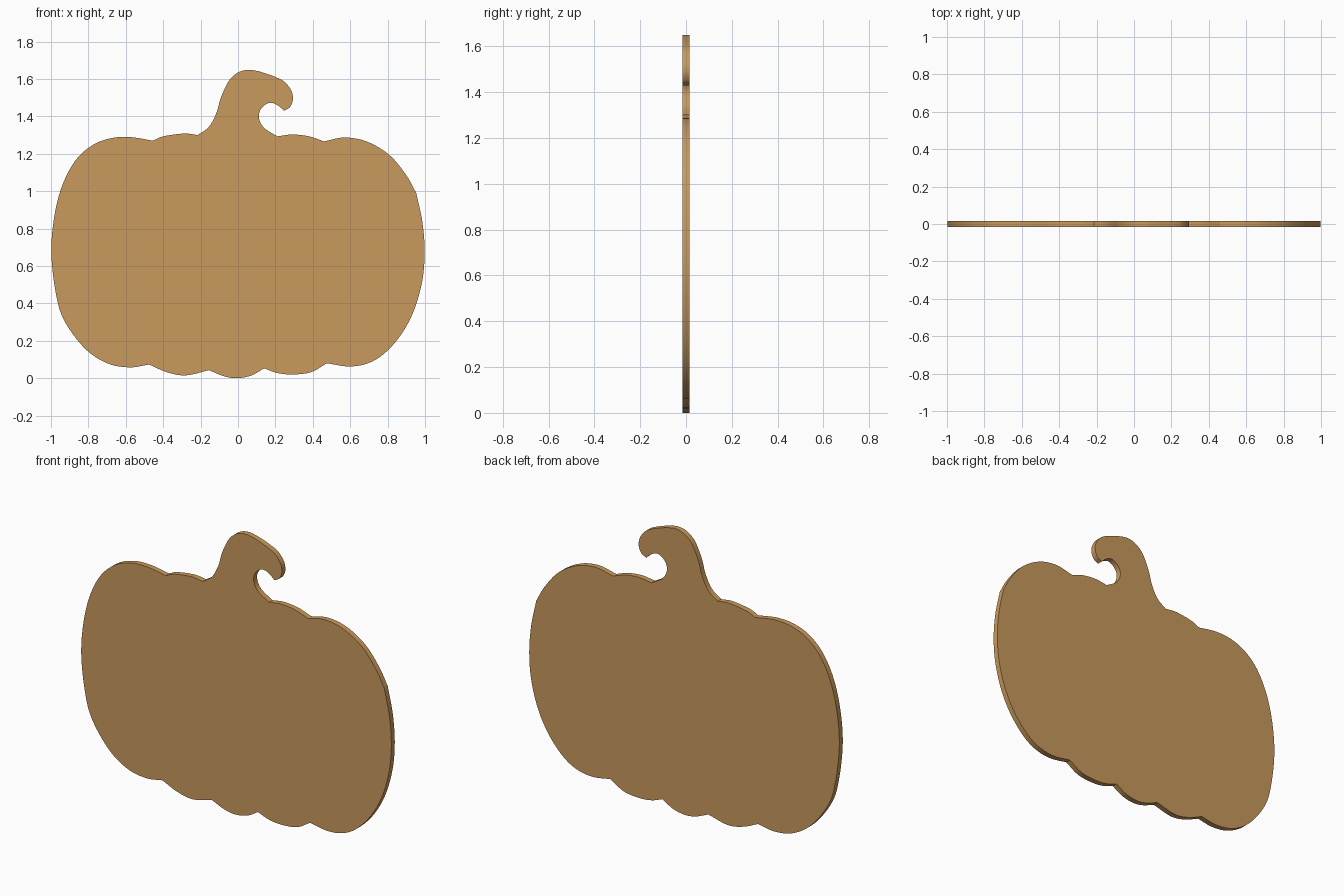
import bpy
import bmesh
import math
from mathutils import Vector

if "Cube" in bpy.data.objects:
    bpy.data.objects.remove(bpy.data.objects["Cube"])

HALF = 0.016   # half the board thickness
STEPS = 6      # samples between control points

# Outline as smooth arcs (x, z) running clockwise; each arc ends in a crease
# where the next one starts.
ARCS = [
    # small top lobe, left
    [(-0.455, 1.27), (-0.40, 1.293), (-0.29, 1.308)],
    # stem, outer side
    [(-0.215, 1.30), (-0.155, 1.345), (-0.115, 1.42), (-0.086, 1.515), (-0.03, 1.612),
     (0.064, 1.649), (0.22, 1.602), (0.278, 1.55), (0.294, 1.495), (0.278, 1.45)],
    # stem, inner hook
    [(0.246, 1.43), (0.209, 1.461), (0.166, 1.472), (0.123, 1.44), (0.112, 1.392), (0.139, 1.339)],
    # small top lobe, right
    [(0.21, 1.293), (0.29, 1.303), (0.38, 1.293)],
    # big lobe, right
    [(0.46, 1.266), (0.57, 1.287), (0.69, 1.265), (0.81, 1.193), (0.90, 1.085)],
    [(0.953, 0.99), (0.985, 0.84), (0.998, 0.68), (0.985, 0.52), (0.94, 0.36),
     (0.87, 0.23), (0.78, 0.13), (0.69, 0.078), (0.59, 0.063)],
    # three bottom scallops
    [(0.475, 0.08), (0.39, 0.032), (0.29, 0.02), (0.21, 0.028)],
    [(0.14, 0.053), (0.07, 0.014), (-0.01, 0.0), (-0.08, 0.012)],
    [(-0.155, 0.043), (-0.28, 0.015), (-0.38, 0.032)],
    # big lobe, left
    [(-0.475, 0.073), (-0.58, 0.058), (-0.70, 0.08), (-0.82, 0.16), (-0.93, 0.31),
     (-0.975, 0.46), (-0.998, 0.67), (-0.983, 0.86), (-0.94, 1.03), (-0.87, 1.163),
     (-0.78, 1.245), (-0.68, 1.283), (-0.575, 1.289)],
]


def smooth_arc(pts):
    """Catmull-Rom through the points, leaving out the last one."""
    p = [Vector(q) for q in pts]
    p = [2 * p[0] - p[1]] + p + [2 * p[-1] - p[-2]]
    out = []
    for a, b, c, d in zip(p, p[1:], p[2:], p[3:]):
        for i in range(STEPS):
            t = i / STEPS
            out.append(0.5 * (2 * b + (c - a) * t + (2 * a - 5 * b + 4 * c - d) * t ** 2
                              + (3 * b - a - 3 * c + d) * t ** 3))
    return out


outline = []
for i, arc in enumerate(ARCS):
    outline += smooth_arc(arc + [ARCS[(i + 1) % len(ARCS)][0]])

# Flat face extruded into the board
bm = bmesh.new()
face = bm.faces.new([bm.verts.new((v.x, -HALF, v.y)) for v in outline])
extruded = bmesh.ops.extrude_face_region(bm, geom=[face], use_keep_orig=True)
bmesh.ops.translate(bm, vec=(0, 2 * HALF, 0),
                    verts=[g for g in extruded["geom"] if isinstance(g, bmesh.types.BMVert)])
bmesh.ops.recalc_face_normals(bm, faces=bm.faces)
mesh = bpy.data.meshes.new("pumpkin_board")
bm.to_mesh(mesh)
bm.free()

wood = bpy.data.materials.new("light wood")
wood.diffuse_color = (0.58, 0.32, 0.107, 1)
wood.use_nodes = True
wood.node_tree.nodes["Principled BSDF"].inputs["Base Color"].default_value = wood.diffuse_color
mesh.materials.append(wood)

board = bpy.data.objects.new("pumpkin_board", mesh)
bpy.context.collection.objects.link(board)
bpy.context.view_layer.objects.active = board
board.select_set(True)
bpy.ops.object.shade_smooth_by_angle(angle=math.radians(30))
